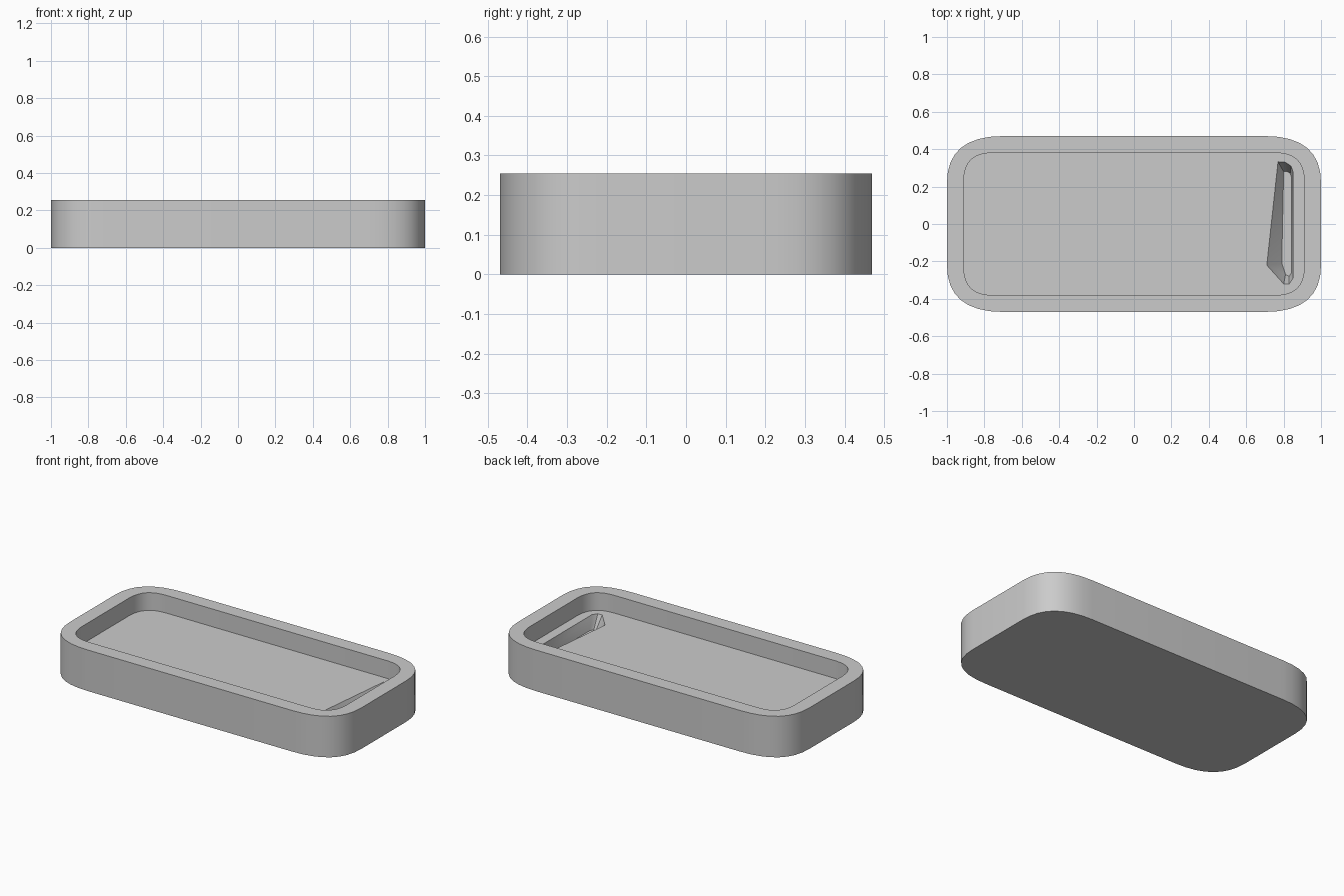
import bpy, bmesh, math
from mathutils import Vector

if "Cube" in bpy.data.objects:
    bpy.data.objects.remove(bpy.data.objects["Cube"])

HEIGHT, FLOOR, SLOT_BOTTOM = 0.255, 0.145, 0.06


def rounded_outline(hx, hy, cx, cy, n=8):
    """Soft-cornered rectangle; each corner is a quadratic curve."""
    a, b, c = Vector((hx, hy - cy)), Vector((hx, hy)), Vector((hx - cx, hy))
    corner = [a * (1 - t) ** 2 + b * 2 * t * (1 - t) + c * t * t
              for t in (i / n for i in range(n + 1))]
    pts = []
    for sx, sy in ((1, 1), (-1, 1), (-1, -1), (1, -1)):
        pts += [(p.x * sx, p.y * sy) for p in (corner if sx * sy > 0 else corner[::-1])]
    return pts


def ring(bm, pts, z):
    return [bm.verts.new((x, y, z)) for x, y in pts]


def bridge(bm, a, b):
    n = len(a)
    for i in range(n):
        j = (i + 1) % n
        bm.faces.new((a[i], a[j], b[j], b[i]))


def loop_edges(bm, vs):
    out = []
    for i, v in enumerate(vs):
        w = vs[(i + 1) % len(vs)]
        out.append(bm.edges.get((v, w)) or bm.edges.new((v, w)))
    return out


bm = bmesh.new()

# Outer wall, rim and recess wall
outer = rounded_outline(1.0, 0.47, 0.30, 0.25)
inner = rounded_outline(0.91, 0.38, 0.15, 0.15)
rings = [ring(bm, outer, 0), ring(bm, outer, HEIGHT),
         ring(bm, inner, HEIGHT), ring(bm, inner, FLOOR)]
for a, b in zip(rings, rings[1:]):
    bridge(bm, a, b)
bm.faces.new(rings[0][::-1])

# Tapered slot sunk in the recess floor, narrowing towards its bottom
slot_top = [(0.85, -0.29), (0.85, 0.28), (0.84, 0.31), (0.81, 0.33), (0.77, 0.333),
            (0.71, -0.22), (0.80, -0.32), (0.83, -0.32)]
slot_low = [(0.842, -0.26), (0.842, 0.25), (0.835, 0.27), (0.82, 0.28), (0.80, 0.28),
            (0.79, -0.21), (0.81, -0.27), (0.83, -0.28)]
top, low = ring(bm, slot_top, FLOOR), ring(bm, slot_low, SLOT_BOTTOM)
bridge(bm, top, low)
bm.faces.new(low)

# Recess floor around the slot
bmesh.ops.triangle_fill(bm, use_beauty=True, normal=(0, 0, 1),
                        edges=loop_edges(bm, rings[3]) + loop_edges(bm, top))
bmesh.ops.recalc_face_normals(bm, faces=bm.faces[:])

mesh = bpy.data.meshes.new("tray")
bm.to_mesh(mesh)
bm.free()
tray = bpy.data.objects.new("tray", mesh)
bpy.context.collection.objects.link(tray)
bpy.context.view_layer.objects.active = tray
tray.select_set(True)
bpy.ops.object.shade_smooth_by_angle(angle=math.radians(35))
